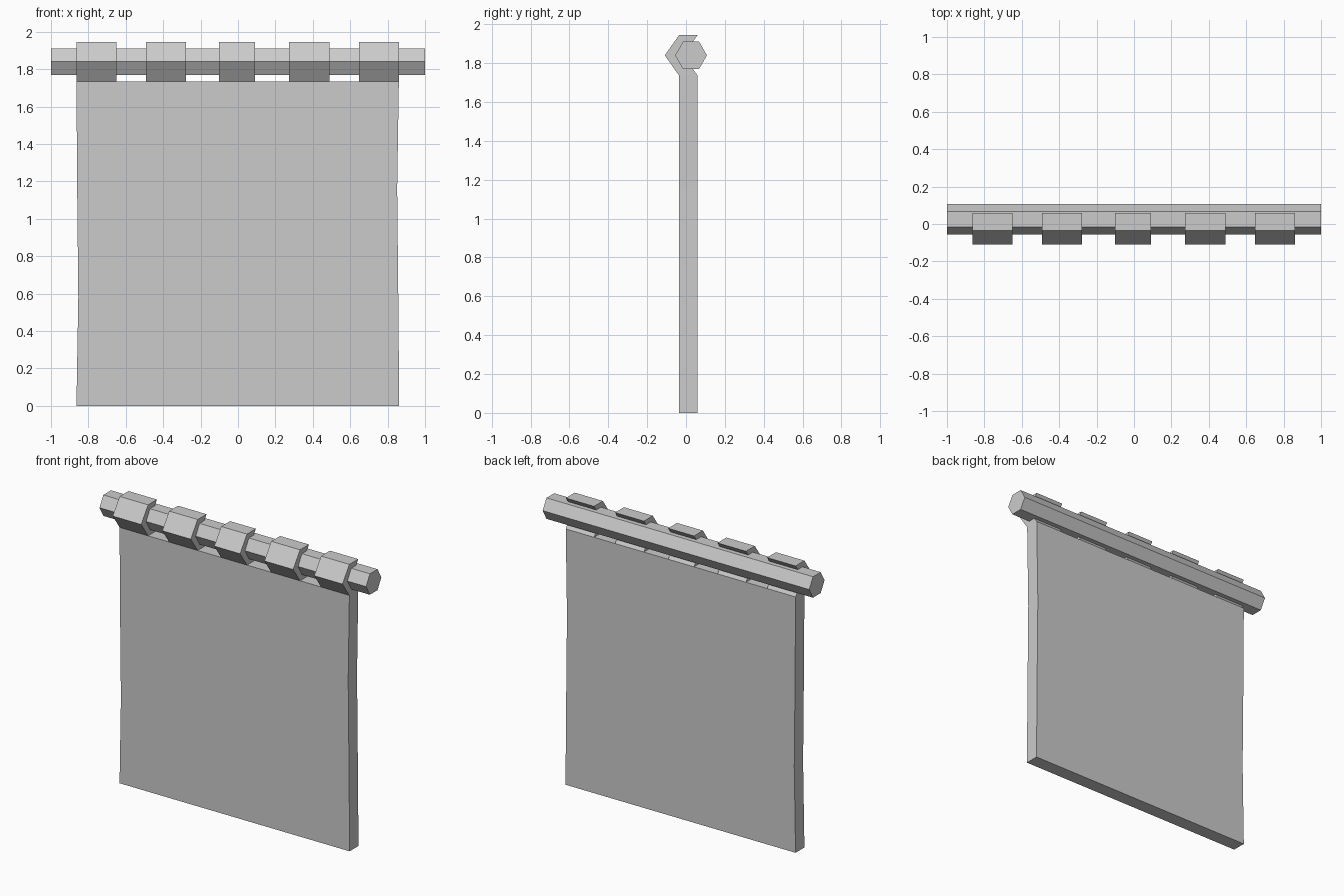
import bpy
import bmesh
import math
from mathutils import Vector

if "Cube" in bpy.data.objects:
    bpy.data.objects.remove(bpy.data.objects["Cube"])


def prism(name, outline, offset):
    """Extrude a closed planar outline along an offset vector."""
    bm = bmesh.new()
    face = bm.faces.new([bm.verts.new(p) for p in outline])
    moved = bmesh.ops.extrude_face_region(bm, geom=[face], use_keep_orig=True)
    verts = [g for g in moved["geom"] if isinstance(g, bmesh.types.BMVert)]
    bmesh.ops.translate(bm, verts=verts, vec=Vector(offset))
    bmesh.ops.recalc_face_normals(bm, faces=bm.faces)
    mesh = bpy.data.meshes.new(name)
    bm.to_mesh(mesh)
    bm.free()
    obj = bpy.data.objects.new(name, mesh)
    bpy.context.collection.objects.link(obj)
    return obj


FRONT, THICK = -0.035, 0.095
TOP, ROD_Z, LOOP_TOP = 1.735, 1.84, 1.945

# Hanging cloth with slightly wavy side edges
right = [(0.862, 0), (0.857, 0.58), (0.851, 1.16), (0.86, TOP)]
left = [(-0.864, TOP), (-0.86, 1.16), (-0.854, 0.58), (-0.864, 0)]
prism("cloth_panel", [(x, FRONT, z) for x, z in right + left], (0, THICK, 0))

# Hexagonal hanging rod
r = 0.082
hexagon = [(-1, 0.026 + r * math.cos(math.radians(a)),
            ROD_Z + r * math.sin(math.radians(a))) for a in range(0, 360, 60)]
prism("hanging_rod", hexagon, (2, 0, 0))

# Folded straps hooking in front of and over the rod
fold = [(FRONT, TOP), (-0.109, ROD_Z), (FRONT, LOOP_TOP)]
strap = fold + [(y + THICK, z) for y, z in reversed(fold)]
spans = [(-0.864, -0.65), (-0.492, -0.278), (-0.102, 0.092),
         (0.274, 0.49), (0.648, 0.86)]
for i, (x0, x1) in enumerate(spans):
    prism(f"strap_{i + 1}", [(x0, y, z) for y, z in strap], (x1 - x0, 0, 0))
